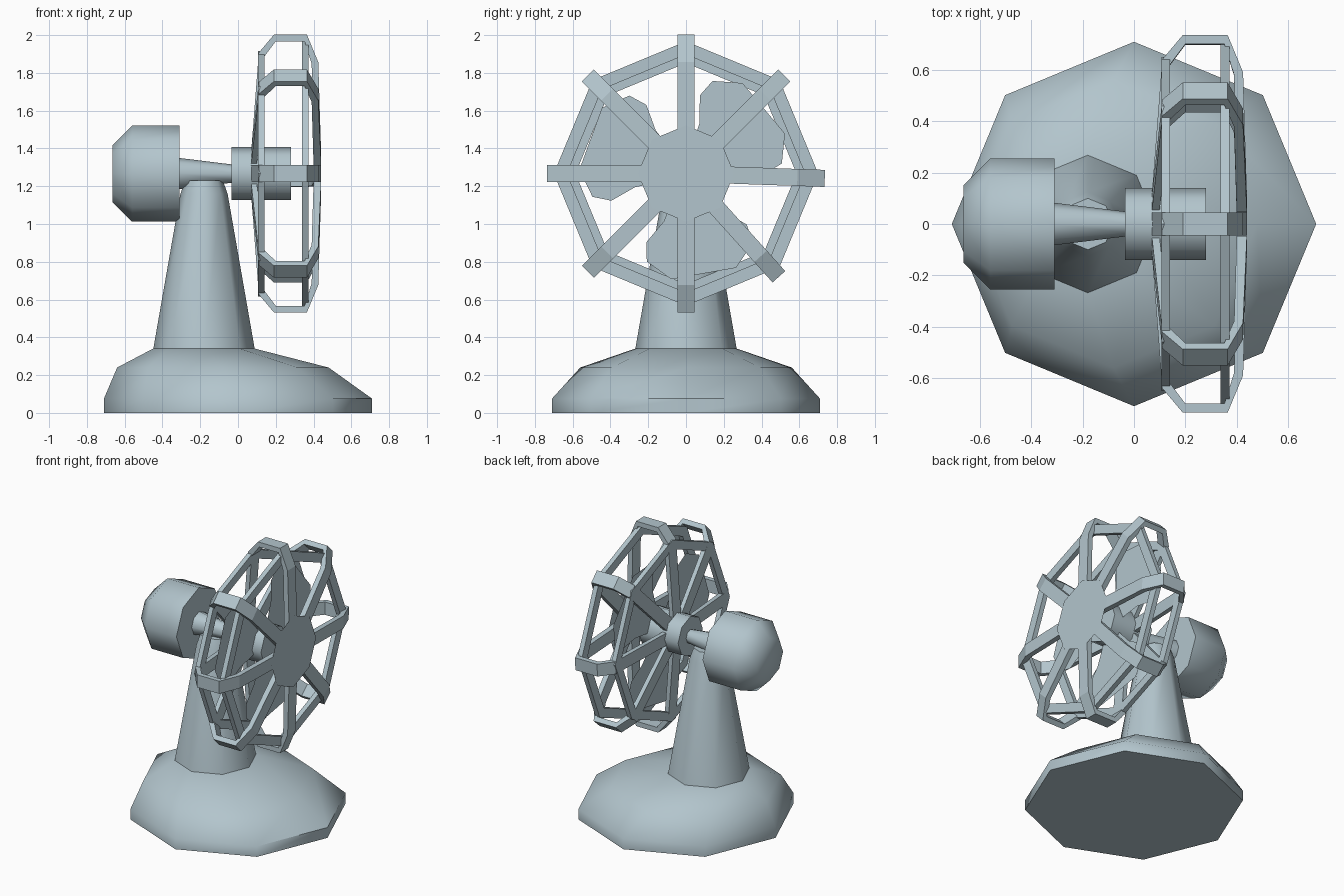
import bpy, bmesh, math
from mathutils import Vector

if "Cube" in bpy.data.objects:
    bpy.data.objects.remove(bpy.data.objects["Cube"])

CZ = 1.267   # height of the fan axis
SIDES = 8

mat = bpy.data.materials.new("pale blue grey")
mat.diffuse_color = (0.45, 0.56, 0.61, 1)
mat.use_nodes = True
mat.node_tree.nodes["Principled BSDF"].inputs["Base Color"].default_value = mat.diffuse_color


def finish(name, bm, smooth=None):
    bmesh.ops.recalc_face_normals(bm, faces=bm.faces)
    mesh = bpy.data.meshes.new(name)
    bm.to_mesh(mesh)
    bm.free()
    mesh.materials.append(mat)
    ob = bpy.data.objects.new(name, mesh)
    bpy.context.collection.objects.link(ob)
    if smooth:
        bpy.ops.object.select_all(action='DESELECT')
        ob.select_set(True)
        bpy.context.view_layer.objects.active = ob
        bpy.ops.object.shade_smooth_by_angle(angle=math.radians(smooth))
    return ob


def loft(name, rings, place, closed=False, smooth=None):
    """Join octagon rings; place(ring, cos, sin) gives each point."""
    bm = bmesh.new()
    loops = []
    for ring in rings:
        angles = [math.tau * i / SIDES for i in range(SIDES)]
        loops.append([bm.verts.new(place(ring, math.cos(a), math.sin(a))) for a in angles])
    pairs = list(zip(loops, loops[1:]))
    if closed:
        pairs.append((loops[-1], loops[0]))
    for lo, hi in pairs:
        for i in range(SIDES):
            j = (i + 1) % SIDES
            bm.faces.new((lo[i], lo[j], hi[j], hi[i]))
    if not closed:
        bm.faces.new(loops[0])
        bm.faces.new(loops[-1])
    return finish(name, bm, smooth)


def upright(ring, c, s):      # ring = (z, radius, centre x)
    z, r, x = ring
    return (x + r * c, r * s, z)


def along_x(ring, c, s):      # ring = (x, radius)
    x, r = ring
    return (x, r * c, CZ + r * s)


# base and column
loft("base", [(0, .71, 0), (.075, .71, 0), (.24, .56, -.08), (.34, .27, -.18)], upright, smooth=46)
loft("column", [(.33, .27, -.18), (1.16, .125, -.18), (1.23, .10, -.18)], upright, smooth=46)

# motor, neck and hubs on the fan axis
loft("motor_housing", [(-.665, .15), (-.56, .255), (-.31, .255)], along_x, smooth=50)
loft("neck", [(-.33, .085), (-.03, .048)], along_x, smooth=46)
loft("rear_hub", [(-.035, .14), (.09, .14)], along_x, smooth=46)
loft("blade_hub", [(.09, .14), (.28, .14)], along_x, smooth=46)

# octagonal cage rings
for name, x0, x1, r0, r1 in (("rear_ring", .107, .14, .585, .65),
                             ("front_ring", .338, .372, .63, .70)):
    loft(name, [(x0, r0), (x1, r0), (x1, r1), (x0, r1)], along_x, closed=True)

# cage ribs: a bent flat bar repeated round the axis
outer = [(.07, .12), (.11, .64), (.19, .735), (.365, .735), (.425, .59), (.44, .11)]
inner = [(.10, .12), (.14, .62), (.20, .70), (.352, .70), (.39, .58), (.40, .11)]
for n, deg in enumerate((-2, 45, 90, 135, 180, 225, 270, 312)):
    a = math.radians(deg)
    radial = Vector((0, math.cos(a), math.sin(a)))
    side = Vector((0, -math.sin(a), math.cos(a))) * .045
    bm = bmesh.new()
    bars = []
    for (xo, ro), (xi, ri) in zip(outer, inner):
        po = Vector((xo, 0, CZ)) + radial * ro
        pi = Vector((xi, 0, CZ)) + radial * ri
        bars.append([bm.verts.new(p) for p in (po - side, po + side, pi + side, pi - side)])
    for p, q in zip(bars, bars[1:]):
        for i in range(4):
            j = (i + 1) % 4
            bm.faces.new((p[i], p[j], q[j], q[i]))
    bm.faces.new(bars[0])
    bm.faces.new(bars[-1])
    finish(f"cage_rib_{n + 1}", bm)

# flat octagonal plate at the front of the cage
bm = bmesh.new()
bm.faces.new([bm.verts.new(along_x((.441, .255), math.cos(math.tau * i / 8), math.sin(math.tau * i / 8)))
              for i in range(8)])
ob = finish("front_plate", bm)
if ob.data.polygons[0].normal.x < 0:
    ob.data.flip_normals()

# three thin flat blades
half = [(.10, 40), (.28, 35), (.42, 40), (.51, 34), (.565, 18)]
outline = half + [(r, -d) for r, d in reversed(half)]
for n, centre in enumerate((40, 160, 280)):
    bm = bmesh.new()
    pts = []
    for r, d in outline:
        a = math.radians(centre + d)
        pts.append(bm.verts.new(along_x((.21, r), math.cos(a), math.sin(a))))
    bm.faces.new(pts)
    ob = finish(f"blade_{n + 1}", bm)
    if ob.data.polygons[0].normal.x < 0:
        ob.data.flip_normals()
